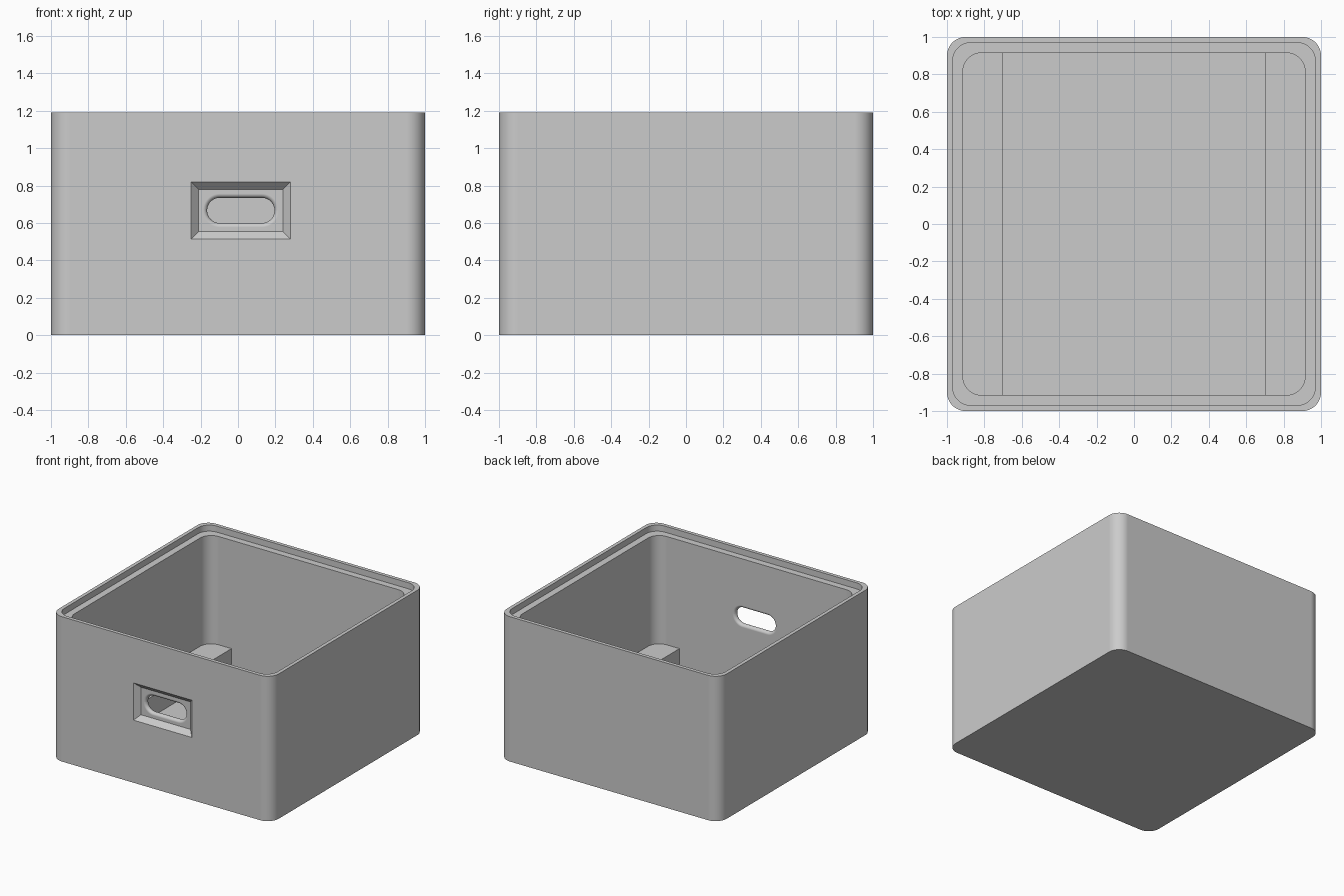
import bpy, bmesh, math

cube = bpy.data.objects.get("Cube")
if cube:
    bpy.data.objects.remove(cube, do_unlink=True)

HEIGHT, LEDGE, FLOOR = 1.19, 1.14, 0.085
OUTER, LIP, INNER = 1.0, 0.97, 0.915

grey = bpy.data.materials.new("light grey plastic")
grey.use_nodes = True
colour = (0.6, 0.6, 0.6, 1)
grey.diffuse_color = colour
grey.node_tree.nodes["Principled BSDF"].inputs["Base Color"].default_value = colour


def rounded(hx, hy, r, n=12):
    """Outline of a rounded rectangle, centred on the origin."""
    pts = []
    for k, (sx, sy) in enumerate([(1, 1), (-1, 1), (-1, -1), (1, -1)]):
        for i in range(n + 1):
            a = (k + i / n) * math.pi / 2
            pts.append((sx * (hx - r) + r * math.cos(a), sy * (hy - r) + r * math.sin(a)))
    return pts


def loft(name, rings):
    """Solid through a stack of matching rings, capped at both ends."""
    bm = bmesh.new()
    loops = [[bm.verts.new(p) for p in ring] for ring in rings]
    for a, b in zip(loops, loops[1:]):
        for i in range(len(a)):
            j = (i + 1) % len(a)
            bm.faces.new((a[i], a[j], b[j], b[i]))
    bm.faces.new(loops[0])
    bm.faces.new(loops[-1])
    bmesh.ops.remove_doubles(bm, verts=bm.verts, dist=1e-6)
    bmesh.ops.recalc_face_normals(bm, faces=bm.faces)
    mesh = bpy.data.meshes.new(name)
    bm.to_mesh(mesh)
    bm.free()
    mesh.materials.append(grey)
    ob = bpy.data.objects.new(name, mesh)
    bpy.context.collection.objects.link(ob)
    return ob


# Open box: outer wall, rim, stepped ledge, inner wall and floor
steps = [(OUTER, 0), (OUTER, HEIGHT), (LIP, HEIGHT), (LIP, LEDGE), (INNER, LEDGE), (INNER, FLOOR)]
box = loft("box_shell", [[(x, y, z) for x, y in rounded(h, h, 0.1)] for h, z in steps])

# Bevelled port recess in the front wall
PX, PZ, DEPTH = 0.015, 0.667, 0.04


def port_ring(outline, y):
    return [(PX + x, y, PZ + z) for x, z in outline]


def rectangle(hx, hz):
    return [(hx, hz), (-hx, hz), (-hx, -hz), (hx, -hz)]


recess = loft("recess_cutter", [
    port_ring(rectangle(0.265 + g, 0.153 + g), y)
    for g, y in [(DEPTH, -OUTER - DEPTH), (-DEPTH, -OUTER + DEPTH)]])

# Rounded slot, flared towards both faces of the thin wall
front, back = -OUTER + DEPTH, -INNER
mid, fillet = (front + back) / 2, (back - front) / 2
flares = [(fillet, front - 0.02)]
for i in range(17):
    a = math.pi * i / 16
    flares.append((fillet * (1 - math.sin(a)), mid - fillet * math.cos(a)))
flares.append((fillet, back + 0.02))
slot = loft("slot_cutter", [
    port_ring(rounded(0.18 + g, 0.0675 + g, 0.0674 + g), y) for g, y in flares])

for cutter in (recess, slot):
    cutter.hide_render = True
    mod = box.modifiers.new(cutter.name, "BOOLEAN")
    mod.operation, mod.solver, mod.object = "DIFFERENCE", "EXACT", cutter
depsgraph = bpy.context.evaluated_depsgraph_get()
cut_mesh = bpy.data.meshes.new_from_object(box.evaluated_get(depsgraph))
box.modifiers.clear()
box.data = cut_mesh
for cutter in (recess, slot):
    bpy.data.objects.remove(cutter, do_unlink=True)

# Smooth corners, with the broad walls kept flat
bpy.ops.object.select_all(action="DESELECT")
box.select_set(True)
bpy.context.view_layer.objects.active = box
bpy.ops.object.shade_smooth_by_angle(angle=math.radians(30))
box.modifiers.new("flat_walls", "WEIGHTED_NORMAL").keep_sharp = True

# Support shelves along both inner side walls, set into the walls and floor
for side, name in ((1, "left_shelf"), (-1, "right_shelf")):
    x0, x1, y = side * 0.7, side * 0.93, 0.93
    loft(name, [[(x0, -y, z), (x1, -y, z), (x1, y, z), (x0, y, z)] for z in (0.04, 0.25)])
